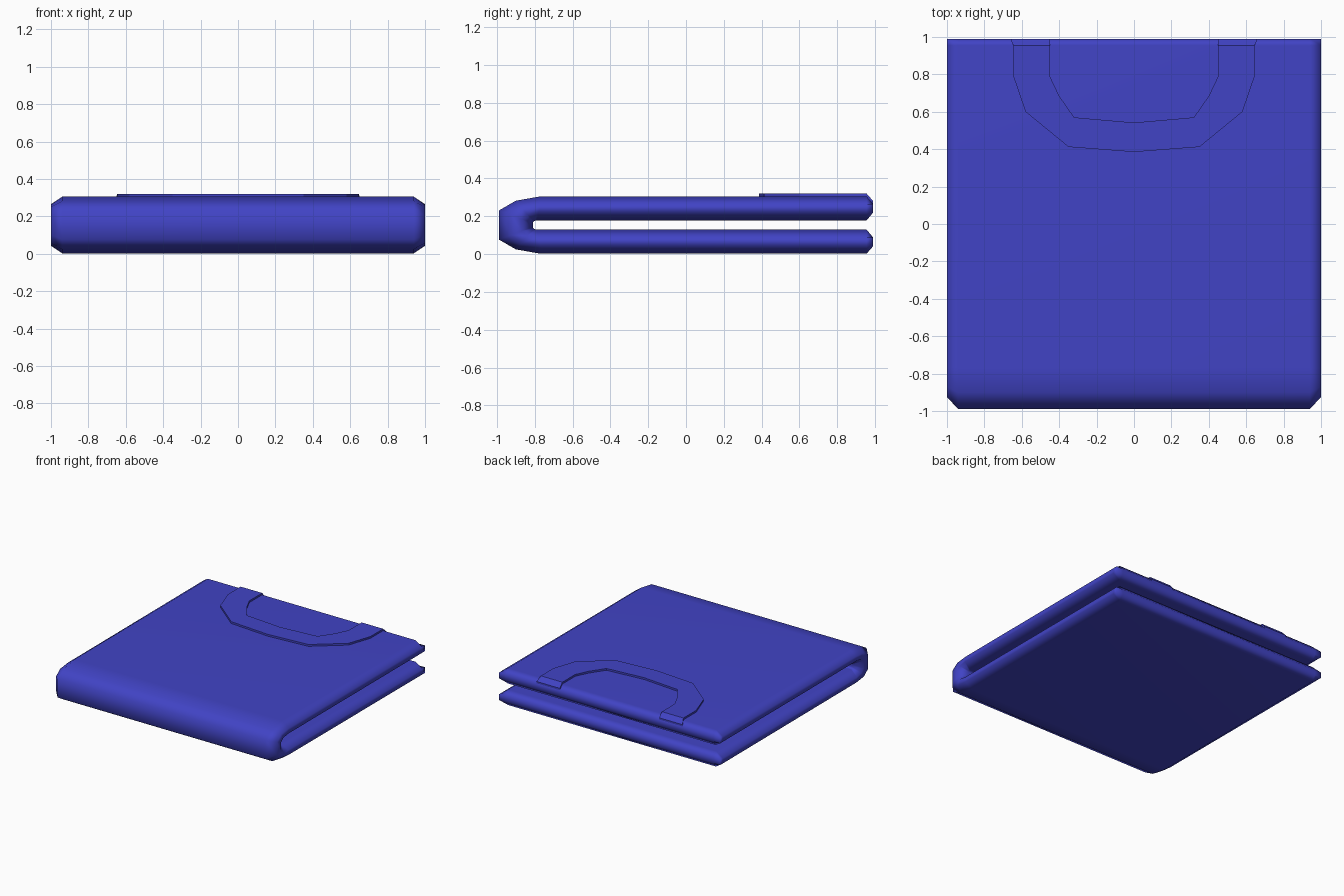
import bpy, bmesh

if "Cube" in bpy.data.objects:
    bpy.data.objects.remove(bpy.data.objects["Cube"])

blue = bpy.data.materials.new("royal_blue")
blue.diffuse_color = (0.053, 0.057, 0.56, 1)
blue.use_nodes = True
blue.node_tree.nodes["Principled BSDF"].inputs["Base Color"].default_value = blue.diffuse_color


def make_object(name, rings, close):
    """Skin a list of equal point rings, capping both ends."""
    bm = bmesh.new()
    vr = [[bm.verts.new(p) for p in r] for r in rings]
    n = len(vr[0])
    for a, b in zip(vr, vr[1:]):
        for i in range(n):
            j = (i + 1) % n
            bm.faces.new((a[i], a[j], b[j], b[i]))
    for r in (vr[0], vr[-1]):
        close(bm, r)
    bmesh.ops.recalc_face_normals(bm, faces=bm.faces)
    me = bpy.data.meshes.new(name)
    bm.to_mesh(me)
    bm.free()
    me.materials.append(blue)
    ob = bpy.data.objects.new(name, me)
    bpy.context.collection.objects.link(ob)
    for p in me.polygons:
        p.use_smooth = True
    return ob


# Folded cloth: stations along the sheet, upper half only
# (outer y,z), (inner y,z), (side outer y,z), (side inner y,z)
top = [
    ((0.99, 0.265), (0.99, 0.22), (0.99, 0.265), (0.99, 0.22)),
    ((0.955, 0.305), (0.955, 0.178), (0.955, 0.265), (0.955, 0.22)),
    ((-0.77, 0.305), (-0.79, 0.178), (-0.77, 0.262), (-0.78, 0.22)),
    ((-0.90, 0.282), (-0.803, 0.175), (-0.87, 0.25), (-0.84, 0.21)),
    ((-0.99, 0.23), (-0.81, 0.165), (-0.925, 0.207), (-0.87, 0.185)),
]
MID = 0.1535
flip = lambda p: (p[0], 2 * MID - p[1])
stations = top + [tuple(flip(p) for p in s) for s in reversed(top)]
W, B = 1.0, 0.94
rings = []
for o, i, so, si in stations:
    rings.append([(-W, *so), (-B, *o), (B, *o), (W, *so),
                  (W, *si), (B, *i), (-B, *i), (-W, *si)])


def cap_strip(bm, r):
    for k in range(3):
        bm.faces.new((r[k], r[k + 1], r[6 - k], r[7 - k]))


cloth = make_object("folded_cloth", rings, cap_strip)
cloth.modifiers.new("weighted", 'WEIGHTED_NORMAL')

# Raised neckline band, following the edge bevel at the back
half_out = [(0.66, 0.988), (0.645, 0.955), (0.645, 0.79), (0.58, 0.60), (0.35, 0.412)]
half_in = [(0.45, 0.988), (0.45, 0.955), (0.45, 0.79), (0.40, 0.685), (0.32, 0.57)]
mirror = lambda pts, mid: pts + [mid] + [(-x, y) for x, y in reversed(pts)]


def height(y, h):
    drop = max(0, (y - 0.955) / 0.035) * 0.04
    return 0.305 - drop + h


band = []
for (ox, oy), (ix, iy) in zip(mirror(half_out, (0, 0.385)), mirror(half_in, (0, 0.542))):
    band.append([(ox, oy, height(oy, -0.01)), (ox, oy, height(oy, 0.015)),
                 (ix, iy, height(iy, 0.015)), (ix, iy, height(iy, -0.01))])
collar = make_object("neck_band", band, lambda bm, r: bm.faces.new(r))
bpy.context.view_layer.objects.active = collar
collar.select_set(True)
bpy.ops.object.shade_smooth_by_angle(angle=0.5)
